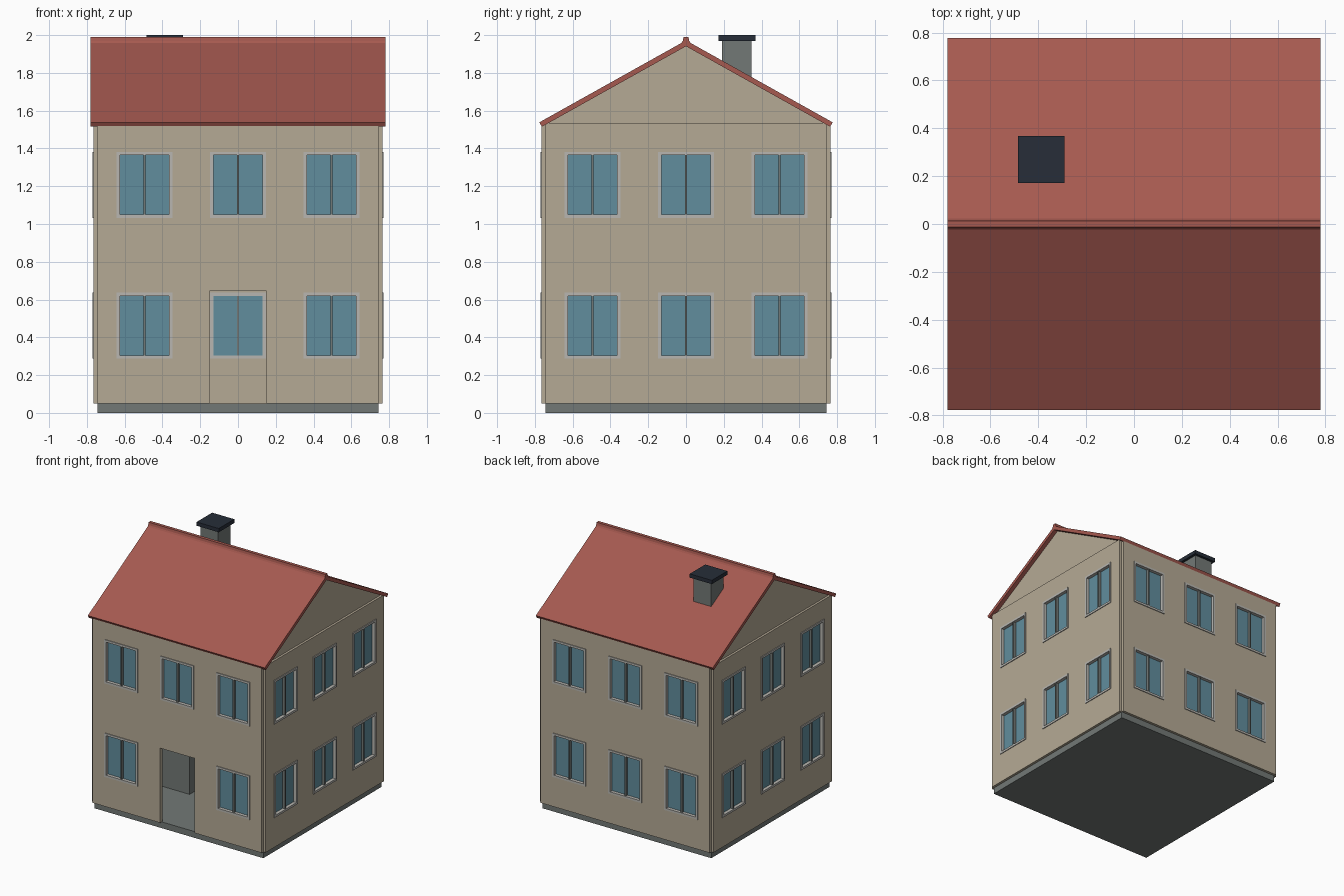
import bpy, bmesh, math
from mathutils import Matrix, Vector

if "Cube" in bpy.data.objects:
    bpy.data.objects.remove(bpy.data.objects["Cube"])


def material(name, rgb):
    m = bpy.data.materials.new(name)
    m.diffuse_color = (*rgb, 1)
    m.use_nodes = True
    m.node_tree.nodes["Principled BSDF"].inputs["Base Color"].default_value = m.diffuse_color
    return m


PLASTER = material("plaster", (0.46, 0.40, 0.30))
ROOF = material("roof_tile", (0.38, 0.10, 0.08))
GLASS = material("glass", (0.12, 0.27, 0.34))
FRAME = material("frame", (0.48, 0.47, 0.44))
STONE = material("stone", (0.17, 0.19, 0.18))
DARK = material("dark_metal", (0.02, 0.027, 0.04))


def finish(name, bm, mat, turn=0):
    bmesh.ops.recalc_face_normals(bm, faces=bm.faces)
    bm.transform(Matrix.Rotation(math.radians(turn), 4, 'Z'))
    me = bpy.data.meshes.new(name)
    bm.to_mesh(me)
    bm.free()
    me.materials.append(mat)
    ob = bpy.data.objects.new(name, me)
    bpy.context.collection.objects.link(ob)
    return ob


def add_box(bm, x, y, z):
    m = Matrix.LocRotScale(
        Vector(((x[0] + x[1]) / 2, (y[0] + y[1]) / 2, (z[0] + z[1]) / 2)), None,
        Vector((x[1] - x[0], y[1] - y[0], z[1] - z[0])))
    bmesh.ops.create_cube(bm, size=1, matrix=m)


def box(name, x, y, z, mat):
    bm = bmesh.new()
    add_box(bm, x, y, z)
    return finish(name, bm, mat)


def extrude_x(name, profile, half, mat):
    # (y, z) outline extruded along x
    bm = bmesh.new()
    face = bm.faces.new([bm.verts.new((-half, y, z)) for y, z in profile])
    out = bmesh.ops.extrude_face_region(bm, geom=[face])
    bmesh.ops.translate(bm, vec=(2 * half, 0, 0),
                        verts=[v for v in out["geom"] if isinstance(v, bmesh.types.BMVert)])
    return finish(name, bm, mat)


HALF, OUT, IN = 0.745, 0.765, 0.735
COLUMNS = (-0.495, 0, 0.495)
SILLS = (0.30, 1.045)
WIN_W, WIN_H = 0.135, 0.325


def wall(name, holes, turn):
    # panel cut into cells, leaving the openings out
    xs = sorted({-HALF, HALF} | {h[0] for h in holes} | {h[1] for h in holes})
    zs = sorted({0.05, 1.535} | {h[2] for h in holes} | {h[3] for h in holes})
    bm = bmesh.new()
    v = {(i, j): bm.verts.new((x, -OUT, z)) for i, x in enumerate(xs) for j, z in enumerate(zs)}
    for i in range(len(xs) - 1):
        for j in range(len(zs) - 1):
            cx, cz = (xs[i] + xs[i + 1]) / 2, (zs[j] + zs[j + 1]) / 2
            if not any(a < cx < b and c < cz < d for a, b, c, d in holes):
                bm.faces.new((v[i, j], v[i + 1, j], v[i + 1, j + 1], v[i, j + 1]))
    out = bmesh.ops.extrude_face_region(bm, geom=bm.faces[:])
    bmesh.ops.translate(bm, vec=(0, OUT - IN, 0),
                        verts=[p for p in out["geom"] if isinstance(p, bmesh.types.BMVert)])
    loose = [p for p in bm.verts if not p.link_faces]
    bmesh.ops.delete(bm, geom=loose, context='VERTS')
    finish(name, bm, PLASTER, turn)


# Four facades with their windows
for side, turn in (("front", 0), ("right", 90), ("back", 180), ("left", 270)):
    spots = [(c, s) for c in COLUMNS for s in SILLS
             if not (side == "front" and c == 0 and s == SILLS[0])]
    holes = [(round(c - WIN_W, 4), round(c + WIN_W, 4), s, s + WIN_H) for c, s in spots]
    if side == "front":
        holes.append((-0.15, 0.15, 0.05, 0.645))     # open doorway
    wall(side + "_wall", holes, turn)

    frames, panes, bars = bmesh.new(), bmesh.new(), bmesh.new()
    for c, s in spots:
        t, e = s + WIN_H, 0.012
        depth = (-0.771, -0.732)
        for sg in (-1, 1):
            a, b = sorted((c + sg * (WIN_W - 0.005), c + sg * (WIN_W + e)))
            add_box(frames, (a, b), depth, (s - e, t + e))
        add_box(frames, (c - WIN_W, c + WIN_W), depth, (s - e, s + 0.005))
        add_box(frames, (c - WIN_W, c + WIN_W), depth, (t - 0.005, t + e))
        add_box(panes, (c - WIN_W, c + WIN_W), (-0.745, -0.738), (s, t))
        add_box(bars, (c - 0.006, c + 0.006), (-0.766, -0.735), (s, t))
    finish(side + "_window_frames", frames, FRAME, turn)
    finish(side + "_window_panes", panes, GLASS, turn)
    finish(side + "_window_mullions", bars, STONE, turn)

# Foundation, floor slabs and the inner core seen through the doorway
for name, z in (("foundation", 0), ("upper_floor", 0.745), ("attic_floor", 1.49)):
    box(name, (-HALF, HALF), (-HALF, HALF), (z, z + 0.05), STONE)
box("inner_core", (-0.73, -0.255), (-0.245, 0.25), (0.05, 0.745), STONE)

# Gable block, roof shell and ridge cap
extrude_x("gable", [(-0.735, 1.535), (0.735, 1.535), (0, 1.945)], 0.747, PLASTER)
extrude_x("roof", [(-0.763, 1.515), (-0.777, 1.538), (0, 1.972), (0.777, 1.538),
                   (0.763, 1.515), (0, 1.941)], 0.78, ROOF)
extrude_x("ridge_cap", [(-0.027, 1.953), (-0.017, 1.97), (-0.013, 1.99), (0.013, 1.99),
                        (0.017, 1.97), (0.027, 1.953)], 0.78, ROOF)

# Chimney
box("chimney", (-0.465, -0.31), (0.19, 0.347), (1.65, 1.975), STONE)
box("chimney_cap", (-0.485, -0.29), (0.172, 0.367), (1.97, 2.0), DARK)
